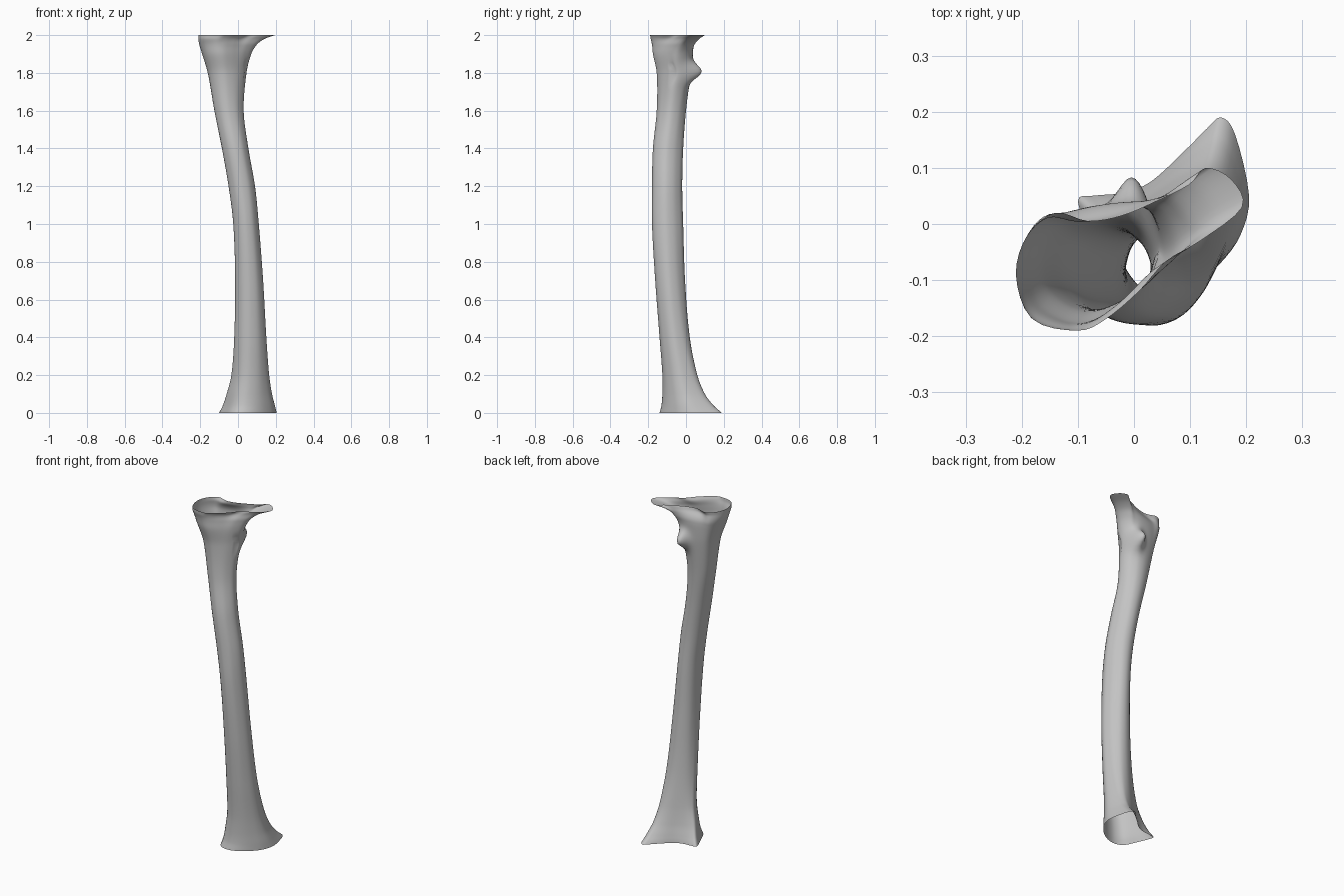
import bpy
import math

cube = bpy.data.objects.get("Cube")
if cube:
    bpy.data.objects.remove(cube)

# Matching outlines: left edge, back, right edge, front
TOP_RIM = [(-.21, -.09), (-.19, -.02), (-.14, .02), (-.08, .005),
           (-.02, .015), (.04, .04), (.10, .07), (.13, .10),
           (.175, .08), (.195, .03), (.12, -.03), (.06, -.065),
           (.01, -.12), (-.05, -.17), (-.10, -.19), (-.18, -.17)]
SHAFT = [(-1, -.1), (-.95, .3), (-.8, .65), (-.5, .9),
         (-.1, 1), (.3, .92), (.6, .7), (.85, .4),
         (1, 0), (.97, -.3), (.8, -.6), (.55, -.85),
         (.2, -.98), (-.15, -1), (-.55, -.85), (-.9, -.5)]
BOTTOM_RIM = [(-.10, .04), (-.07, .05), (-.02, .055), (.03, .075),
              (.09, .13), (.13, .17), (.155, .19), (.18, .16),
              (.205, .05), (.19, -.02), (.155, -.07), (.11, -.11),
              (.06, -.135), (.01, -.14), (-.035, -.115), (-.07, -.04)]

# Height, x range, y range, rim weight
LEVELS = [(0, -.10, .205, -.14, .19, 1), (.04, -.08, .195, -.13, .145, .85),
          (.1, -.06, .18, -.125, .10, .7), (.2, -.035, .165, -.125, .06, .5),
          (.4, -.02, .15, -.14, .02, .25), (.7, -.015, .133, -.163, -.005, .05),
          (1, -.025, .11, -.18, -.015, 0), (1.2, -.05, .09, -.18, -.02, 0),
          (1.4, -.085, .055, -.175, -.015, 0), (1.6, -.125, .03, -.155, 0, .1),
          (1.8, -.16, .045, -.155, .025, .25), (1.9, -.19, .07, -.175, .035, .42),
          (1.95, -.205, .10, -.18, .045, .6), (1.98, -.21, .14, -.187, .07, .85),
          (2, -.21, .195, -.19, .10, 1)]


def spline(a, b, c, d, t):
    """Catmull-Rom blend of four numbers."""
    return b + .5 * t * (c - a + t * (2 * a - 5 * b + 4 * c - d
                                      + t * (3 * (b - c) + d - a)))


def normalise(points):
    axes = []
    for values in zip(*points):
        lo, hi = min(values), max(values)
        axes.append([2 * (v - lo) / (hi - lo) - 1 for v in values])
    return list(zip(*axes))


def smooth_loop(points, steps=4):
    n = len(points)
    return [tuple(spline(*(points[(i + k) % n][axis] for k in (-1, 0, 1, 2)), s / steps)
                  for axis in (0, 1))
            for i in range(n) for s in range(steps)]


def level_at(z):
    """Interpolate the level table with slopes suited to uneven spacing."""
    i = max(k for k in range(len(LEVELS) - 1) if LEVELS[k][0] <= z)
    a, b = LEVELS[i], LEVELS[i + 1]
    p, q = LEVELS[max(i - 1, 0)], LEVELS[min(i + 2, len(LEVELS) - 1)]
    h = b[0] - a[0]
    t = (z - a[0]) / h
    out = []
    for k in range(1, 6):
        m0 = (b[k] - p[k]) / (b[0] - p[0]) * h
        m1 = (q[k] - a[k]) / (q[0] - a[0]) * h
        out.append((2*t**3 - 3*t*t + 1) * a[k] + (t**3 - 2*t*t + t) * m0
                   + (3*t*t - 2*t**3) * b[k] + (t**3 - t*t) * m1)
    return out


top, shaft, bottom = (smooth_loop(normalise(r)) for r in (TOP_RIM, SHAFT, BOTTOM_RIM))


def ring(z):
    x0, x1, y0, y1, w = level_at(z)
    rim = top if z > 1 else bottom
    shape = normalise([(s[0] * (1 - w) + r[0] * w, s[1] * (1 - w) + r[1] * w)
                       for s, r in zip(shaft, rim)])
    result = []
    for u, v in shape:
        x = x0 + (u + 1) / 2 * (x1 - x0)
        y = y0 + (v + 1) / 2 * (y1 - y0)
        # Rounded knob on the back, near the top
        if v > -.2:
            y += .068 * math.exp(-((x - .0) / .036) ** 2 - ((z - 1.805) / .05) ** 2)
        result.append((x, y, z))
    return result


# Hollow bone shaft, open at both ends
heights = [1 - math.cos(math.pi * i / 120) for i in range(121)]
rings = [ring(min(max(z, 0), 2)) for z in heights]
n = len(shaft)
verts = [p for r in rings for p in r]
faces = [(j * n + i, j * n + n + i, j * n + n + (i + 1) % n, j * n + (i + 1) % n)
         for j in range(len(rings) - 1) for i in range(n)]
mesh = bpy.data.meshes.new("bone_shaft")
mesh.from_pydata(verts, [], faces)
bone = bpy.data.objects.new("bone_shaft", mesh)
bpy.context.collection.objects.link(bone)

# Plain grey
grey = bpy.data.materials.new("bone_grey")
grey.use_nodes = True
colour = (.55, .55, .55, 1)
grey.diffuse_color = colour
grey.node_tree.nodes["Principled BSDF"].inputs["Base Color"].default_value = colour
mesh.materials.append(grey)
for face in mesh.polygons:
    face.use_smooth = True
